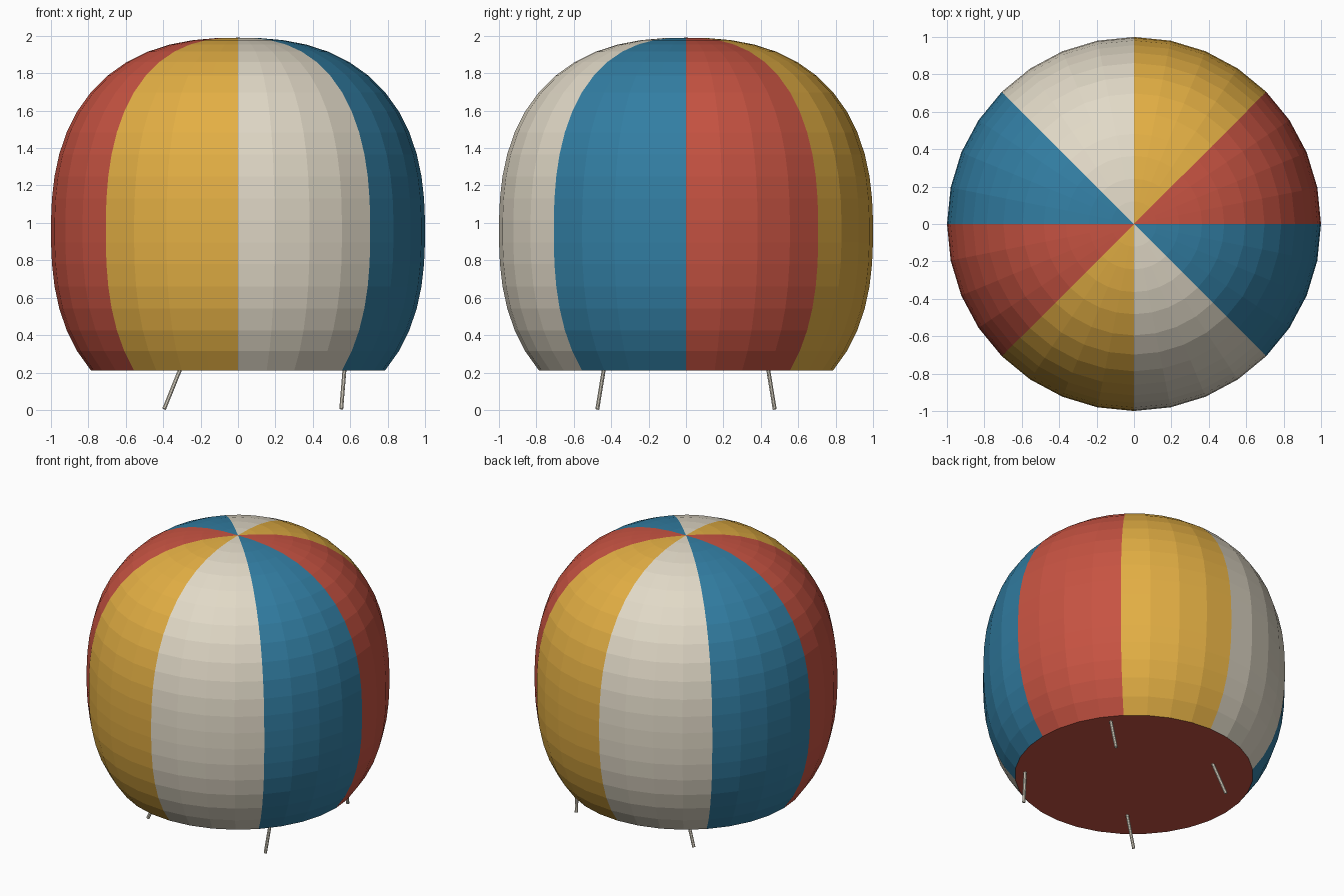
import bpy, bmesh, math
from mathutils import Vector

if "Cube" in bpy.data.objects:
    bpy.data.objects.remove(bpy.data.objects["Cube"])


def srgb(*c):
    return tuple((v / 255 / 12.92) if v < 11 else ((v / 255 + 0.055) / 1.055) ** 2.4 for v in c) + (1.0,)


def material(name, *c):
    m = bpy.data.materials.new(name)
    m.diffuse_color = srgb(*c)
    m.use_nodes = True
    m.node_tree.nodes["Principled BSDF"].inputs["Base Color"].default_value = m.diffuse_color
    return m


red = material("red cloth", 199, 83, 66)
yellow = material("yellow cloth", 227, 175, 68)
cream = material("cream cloth", 225, 217, 199)
blue = material("blue cloth", 50, 126, 163)
rope = material("pale cord", 228, 221, 204)


def make_object(name, bm, mats):
    bmesh.ops.recalc_face_normals(bm, faces=bm.faces)
    mesh = bpy.data.meshes.new(name)
    bm.to_mesh(mesh)
    bm.free()
    for m in mats:
        mesh.materials.append(m)
    ob = bpy.data.objects.new(name, mesh)
    bpy.context.collection.objects.link(ob)
    return ob


# Canopy: squarish dome of revolution with a flat underside, eight coloured gores
SEGMENTS, RINGS = 32, 20
CENTRE_Z, HALF_HEIGHT, POWER = 0.955, 1.035, 2.45
START = math.atan2(0.213 - CENTRE_Z, 0.785)

bm = bmesh.new()
rings = []
for i in range(RINGS):
    a = START + (math.pi / 2 - START) * i / RINGS
    c, s = math.cos(a), math.sin(a)
    d = (abs(c) ** POWER + abs(s / HALF_HEIGHT) ** POWER) ** (-1 / POWER)
    rings.append([bm.verts.new((d * c * math.cos(t), d * c * math.sin(t), CENTRE_Z + d * s))
                  for t in (2 * math.pi * k / SEGMENTS for k in range(SEGMENTS))])
pole = bm.verts.new((0, 0, CENTRE_Z + HALF_HEIGHT))
for k in range(SEGMENTS):
    n = (k + 1) % SEGMENTS
    gore = (k // (SEGMENTS // 8)) % 4
    for low, high in zip(rings, rings[1:]):
        bm.faces.new((low[k], low[n], high[n], high[k])).material_index = gore
    bm.faces.new((rings[-1][k], rings[-1][n], pole)).material_index = gore
bm.faces.new(rings[0][::-1]).material_index = 0
make_object("canopy", bm, [red, yellow, cream, blue])


# Cords: four thin rods slanting down from the underside
def cord(name, top, foot, radius=0.011):
    top, foot = Vector(top), Vector(foot)
    bm = bmesh.new()
    bmesh.ops.create_cone(bm, cap_ends=True, segments=8, radius1=radius,
                          radius2=radius, depth=(top - foot).length)
    ob = make_object(name, bm, [rope])
    ob.location = (top + foot) / 2
    ob.rotation_euler = (top - foot).to_track_quat('Z', 'Y').to_euler()


for side, y in (("front", -1), ("back", 1)):
    cord(side + "_left_cord", (-0.306, y * 0.438, 0.225), (-0.395, y * 0.474, 0.005))
    cord(side + "_right_cord", (0.57, y * 0.438, 0.225), (0.552, y * 0.474, 0.005))
